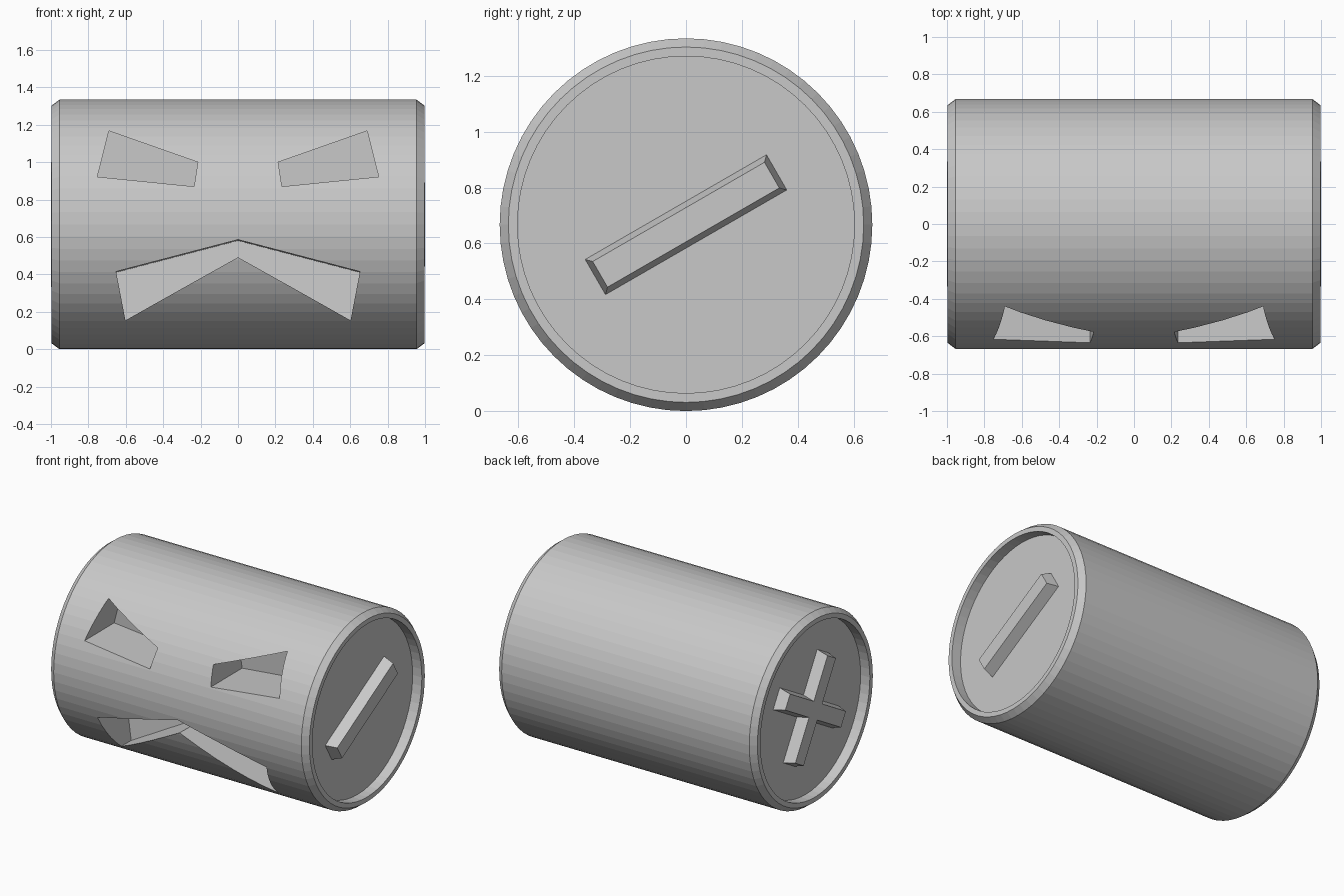
import bpy, bmesh
from math import radians, tau
from mathutils import Matrix, Vector

if "Cube" in bpy.data.objects:
    bpy.data.objects.remove(bpy.data.objects["Cube"], do_unlink=True)

RADIUS = 0.667
SIDES = 64

grey = bpy.data.materials.new("light grey")
grey.use_nodes = True
colour = (0.58, 0.58, 0.58, 1)
grey.diffuse_color = colour
grey.node_tree.nodes["Principled BSDF"].inputs["Base Color"].default_value = colour


def finish(name, bm):
    """Turn a bmesh into a flat shaded grey object."""
    bmesh.ops.recalc_face_normals(bm, faces=bm.faces)
    mesh = bpy.data.meshes.new(name)
    bm.to_mesh(mesh)
    bm.free()
    mesh.materials.append(grey)
    obj = bpy.data.objects.new(name, mesh)
    bpy.context.collection.objects.link(obj)
    return obj


def loft(name, ring_a, ring_b):
    """Closed solid between two matching outlines."""
    bm = bmesh.new()
    a = [bm.verts.new(p) for p in ring_a]
    b = [bm.verts.new(p) for p in ring_b]
    bm.faces.new(a)
    bm.faces.new(b)
    n = len(a)
    for i in range(n):
        j = (i + 1) % n
        bm.faces.new((a[i], a[j], b[j], b[i]))
    return finish(name, bm)


# Body: turned profile with chamfered rims and recessed ends
half = [(0.925, 0), (0.925, 0.603), (0.996, 0.603), (0.996, 0.636), (0.955, RADIUS)]
profile = half + [(-x, r) for x, r in reversed(half)]
bm = bmesh.new()
verts = [bm.verts.new((x, 0, r + RADIUS)) for x, r in profile]
edges = [bm.edges.new(pair) for pair in zip(verts, verts[1:])]
bmesh.ops.spin(bm, geom=verts + edges, cent=(0, 0, RADIUS), axis=(1, 0, 0),
               angle=tau, steps=SIDES, use_merge=False)
bmesh.ops.remove_doubles(bm, verts=bm.verts, dist=0.0001)
bmesh.ops.dissolve_degenerate(bm, edges=bm.edges, dist=0.0001)
body = finish("body", bm)


# Carved face: straight-sided pockets sunk into the front
def carve(name, outline, depth, slope=0, drop=0):
    mid = sum(z for x, z in outline) / len(outline)
    front = [(x, -0.8, z) for x, z in outline]
    back = [(x, depth + slope * (z - mid), z - drop) for x, z in outline]
    cutter = loft(name, front, back)
    cutter.hide_render = True
    mod = body.modifiers.new(name, "BOOLEAN")
    mod.operation = "DIFFERENCE"
    mod.solver = "EXACT"
    mod.object = cutter
    bpy.context.view_layer.objects.active = body
    bpy.ops.object.modifier_apply(modifier=name)
    bpy.data.objects.remove(cutter, do_unlink=True)


eye = [(0.69, 1.167), (0.215, 1.0), (0.235, 0.87), (0.752, 0.922)]
for side, sign in (("left", 1), ("right", -1)):
    carve(side + "_eye_pocket", [(sign * x, z) for x, z in eye], -0.29)

mouth = [(0, 0.588), (0.652, 0.418), (0.602, 0.16), (0, 0.494),
         (-0.602, 0.16), (-0.652, 0.418)]
carve("mouth_pocket", mouth, -0.3, slope=0.08, drop=0.008)


# End symbols: raised bars with tapered sides, in the recesses
def arms(count, length, width, x):
    points = []
    for i in range(count):
        turn = Matrix.Rotation(radians(30) + tau * i / count, 3, "X")
        corners = [(length, -width), (length, width)]
        if count == 4:
            corners.append((width, width))
        points += [turn @ Vector((x, u, v)) + Vector((0, 0, RADIUS)) for u, v in corners]
    return points


for name, count, sign in (("minus_bar", 2, 1), ("plus_bars", 4, -1)):
    loft(name, arms(count, 0.376, 0.074, sign * 0.92),
         arms(count, 0.355, 0.053, sign))
